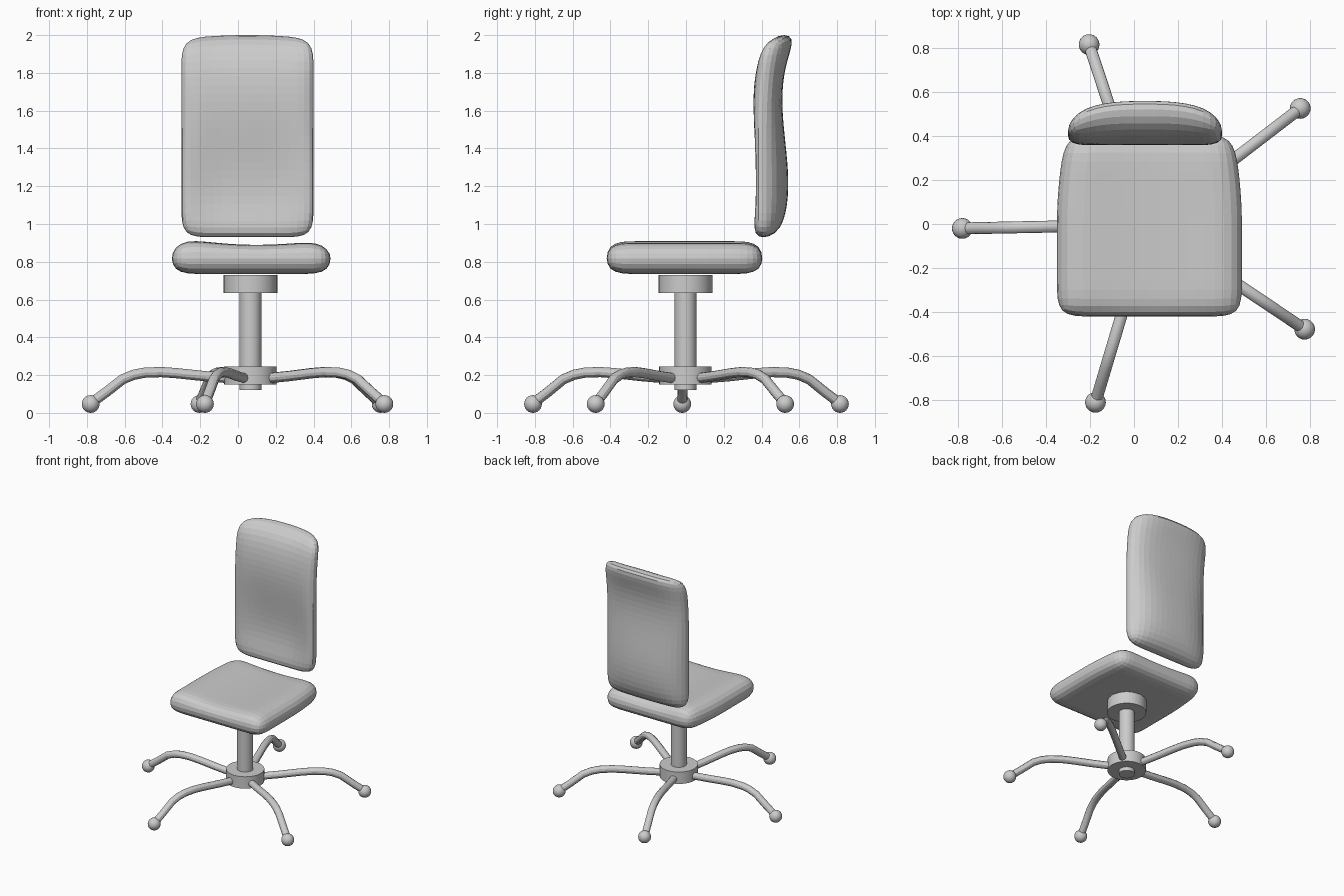
import bpy, bmesh, math
from mathutils import Vector

if "Cube" in bpy.data.objects:
    bpy.data.objects.remove(bpy.data.objects["Cube"])

grey = bpy.data.materials.new("plain grey")
grey.diffuse_color = (0.6, 0.6, 0.6, 1)
grey.use_nodes = True
grey.node_tree.nodes["Principled BSDF"].inputs["Base Color"].default_value = grey.diffuse_color
CX, CY = 0.066, -0.003  # column axis


def add_mesh(name, bm):
    me = bpy.data.meshes.new(name)
    bm.to_mesh(me)
    bm.free()
    me.materials.append(grey)
    ob = bpy.data.objects.new(name, me)
    bpy.context.collection.objects.link(ob)
    return ob


def select(ob):
    bpy.ops.object.select_all(action='DESELECT')
    ob.select_set(True)
    bpy.context.view_layer.objects.active = ob


def smooth(ob, angle=30):
    select(ob)
    bpy.ops.object.shade_smooth_by_angle(angle=math.radians(angle))


def pad(name, nu, nv, shape):
    """Subdivided soft cushion, normalised to -1..1, then shaped; flat facets."""
    bm = bmesh.new()
    bmesh.ops.create_cube(bm, size=2)
    for axis, n in ((0, nu), (1, nv)):
        for i in range(1, n):
            co, no = Vector(), Vector()
            co[axis], no[axis] = -1 + 2 * i / n, 1
            bmesh.ops.bisect_plane(bm, geom=bm.verts[:] + bm.edges[:] + bm.faces[:],
                                   plane_co=co, plane_no=no)
    ob = add_mesh(name, bm)
    select(ob)
    mod = ob.modifiers.new("soft", 'SUBSURF')
    mod.levels = 2
    bpy.ops.object.modifier_apply(modifier=mod.name)
    verts = ob.data.vertices
    top = [max(abs(v.co[k]) for v in verts) for k in range(3)]
    for v in verts:
        v.co = shape(*(v.co[k] / top[k] for k in range(3)))
    for p in ob.data.polygons:
        p.use_smooth = False


def seat_shape(u, v, w):
    x = 0.07 + 0.42 * u * (1 - 0.1 * max(0, v) ** 2)
    dish = max(w, 0) * (0.04 * u * u * (1 - u ** 4) - 0.01 - 0.006 * u)
    return x, -0.008 + 0.412 * v, 0.818 + 0.082 * w + dish


def back_shape(u, v, w):
    # w = +1 is the front; the centre line bows backwards with a lumbar curve
    side = 0.402 + 0.05 * ((v + 1) / 2) ** 6
    centre = 0.4465 - 0.0554 * v + 0.0185 * v * v + 0.1104 * v ** 3
    bow = 1 - abs(u) ** 3
    y = side + (centre - side) * bow - w * (0.06 + 0.016 * (1 - u * u))
    z = 1.465 + 0.535 * v - 0.02 * u * u * max(v, 0)
    return 0.05 + 0.35 * u, y, z


# Cushions
pad("seat", 5, 5, seat_shape)
pad("backrest", 4, 6, back_shape)


# Central column parts
def cylinder(name, r, z0, z1):
    bm = bmesh.new()
    bmesh.ops.create_cone(bm, cap_ends=True, segments=32, radius1=r, radius2=r, depth=z1 - z0)
    bmesh.ops.translate(bm, verts=bm.verts, vec=(CX, CY, (z0 + z1) / 2))
    smooth(add_mesh(name, bm))


cylinder("seat_mount", 0.142, 0.635, 0.73)
cylinder("column", 0.058, 0.12, 0.64)
cylinder("base_hub", 0.139, 0.15, 0.245)

# Five bent tube legs with ball feet: (share of the way out, height)
TIPS = [(-0.78, -0.02), (-0.175, -0.81), (0.775, -0.478), (0.755, 0.525), (-0.204, 0.815)]
PATH = [(0.12, 0.183), (0.28, 0.194), (0.46, 0.21), (0.56, 0.216), (0.66, 0.213),
        (0.73, 0.202), (0.80, 0.178), (0.90, 0.112), (1.0, 0.05)]
for i, (tx, ty) in enumerate(TIPS):
    def at(s, z):
        return Vector((CX + s * (tx - CX), CY + s * (ty - CY), z))
    cu = bpy.data.curves.new(f"leg_{i + 1}", 'CURVE')
    cu.dimensions = '3D'
    cu.bevel_depth = 0.027
    cu.bevel_resolution = 4
    cu.use_fill_caps = True
    sp = cu.splines.new('POLY')
    sp.points.add(len(PATH) - 1)
    for p, (s, z) in zip(sp.points, PATH):
        p.co = (*at(s, z), 1)
    cu.materials.append(grey)
    leg = bpy.data.objects.new(f"leg_{i + 1}", cu)
    bpy.context.collection.objects.link(leg)
    select(leg)
    bpy.ops.object.convert(target='MESH')
    smooth(bpy.context.object)

    bm = bmesh.new()
    bmesh.ops.create_uvsphere(bm, u_segments=24, v_segments=12, radius=0.047)
    bmesh.ops.translate(bm, verts=bm.verts, vec=at(1, 0.047))
    smooth(add_mesh(f"foot_{i + 1}", bm))
